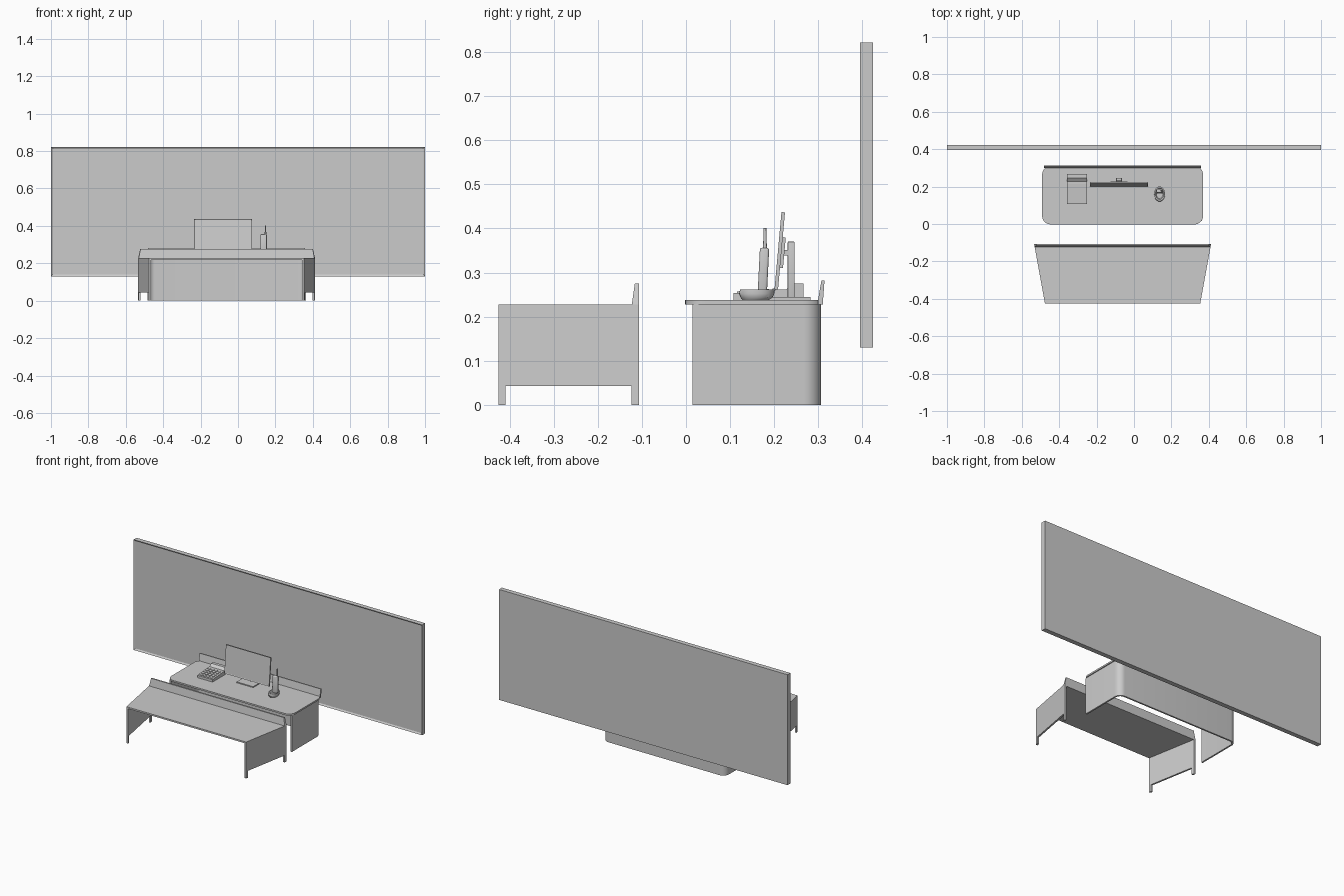
import bpy, bmesh, math
from mathutils import Vector

if "Cube" in bpy.data.objects:
    bpy.data.objects.remove(bpy.data.objects["Cube"])

CX = -0.061  # shared centre line of desk and bench


def finish(name, bm, loc=(0, 0, 0), rot=0.0, smooth=False):
    bmesh.ops.recalc_face_normals(bm, faces=bm.faces)
    me = bpy.data.meshes.new(name)
    bm.to_mesh(me)
    bm.free()
    ob = bpy.data.objects.new(name, me)
    bpy.context.collection.objects.link(ob)
    ob.location = loc
    ob.rotation_euler.x = rot
    if smooth:
        bpy.ops.object.select_all(action='DESELECT')
        ob.select_set(True)
        bpy.context.view_layer.objects.active = ob
        bpy.ops.object.shade_smooth_by_angle(angle=math.radians(35))
    return ob


def loft(name, rings, closed=True, **kw):
    """Join equal-length rings of points, capping the ends."""
    bm = bmesh.new()
    vs = [[bm.verts.new(p) for p in r] for r in rings]
    n = len(vs[0])
    for a, b in zip(vs, vs[1:]):
        for i in range(n):
            j = (i + 1) % n
            bm.faces.new((a[i], a[j], b[j], b[i]))
    bm.faces.new(vs[0])
    bm.faces.new(vs[-1])
    return finish(name, bm, **kw)


def prism_x(name, prof, x0, x1, **kw):
    return loft(name, [[(x, y, z) for y, z in prof] for x in (x0, x1)], **kw)


def prism_z(name, prof, z0, z1, **kw):
    return loft(name, [[(x, y, z) for x, y in prof] for z in (z0, z1)], **kw)


def box(name, c, s, rot=0.0, bevel=0.0, frame=0.0, depth=0.0):
    bm = bmesh.new()
    bmesh.ops.create_cube(bm, size=1)
    bmesh.ops.scale(bm, vec=s, verts=bm.verts)
    if frame:  # recess the front face inside a border
        bm.faces.ensure_lookup_table()
        front = [f for f in bm.faces if f.calc_center_median().y < -s[1] * 0.49]
        bmesh.ops.inset_region(bm, faces=front, thickness=frame)
        bmesh.ops.translate(bm, vec=(0, depth, 0), verts=front[0].verts)
    if bevel:
        bmesh.ops.bevel(bm, geom=bm.edges[:], offset=bevel, segments=3,
                        profile=0.5, affect='EDGES')
    return finish(name, bm, c, rot, smooth=bevel > 0)


def arc(cx, cy, r, a0, a1, n=8):
    return [(cx + r * math.cos(math.radians(a0 + (a1 - a0) * i / n)),
             cy + r * math.sin(math.radians(a0 + (a1 - a0) * i / n))) for i in range(n + 1)]


def mirror_x(ob):
    ob.modifiers.new("mirror", 'MIRROR').use_axis = (True, False, False)


# Wall display board with raised frame
box("wall_board", (0, 0.409, 0.476), (2, 0.029, 0.692), frame=0.014, depth=0.006)

# Desk top with rounded corners
h, r = 0.43, 0.045
top = (arc(h - r, 0.31 - r, r, 0, 90) + arc(r - h, 0.31 - r, r, 90, 180)
       + arc(r - h, r - 0.002, r, 180, 270) + arc(h - r, r - 0.002, r, 270, 360))
prism_z("desk_top", top, 0.228, 0.238, loc=(CX, 0, 0), smooth=True)


# Desk U-shaped surround: sides and back in one bent panel
def u_path(hw, back, rad):
    return [(hw, 0.015)] + arc(hw - rad, back - rad, rad, 0, 90) \
        + arc(rad - hw, back - rad, rad, 90, 180) + [(-hw, 0.015)]


shell = u_path(0.424, 0.306, 0.04) + u_path(0.414, 0.296, 0.03)[::-1]
prism_z("desk_surround", shell, 0, 0.228, loc=(CX, 0, 0), smooth=True)

# Desk rear ledge, leaning back
prism_x("desk_rear_ledge", [(0.299, 0.236), (0.299, 0.228), (0.310, 0.228), (0.314, 0.282), (0.307, 0.282)],
        -0.42, 0.42, loc=(CX, 0, 0))

# Bench: tapered top, side panels with corner legs, rear ledge
YF, YB = -0.425, -0.107


def half(y):
    return 0.415 + 0.058 * (y - YF) / (YB - YF)


prism_z("bench_top", [(-half(YF), YF), (half(YF), YF), (half(YB), YB), (-half(YB), YB)],
        0.218, 0.228, loc=(CX, 0, 0))
side = [(YF, 0), (YF + 0.016, 0), (YF + 0.016, 0.043), (YB - 0.016, 0.043),
        (YB - 0.016, 0), (YB, 0), (YB, 0.22), (YF, 0.22)]
mirror_x(loft("bench_side_panels", [[(half(y) - t, y, z) for y, z in side] for t in (0, 0.011)],
              loc=(CX, 0, 0)))
ledge = [(-0.123, 0.226), (YB, 0.226), (YB, 0.275), (-0.116, 0.275)]
loft("bench_rear_ledge", [[(s * (half(y) - 0.011 * (z > 0.25)), y, z) for y, z in ledge]
                          for s in (-1, 1)], loc=(CX, 0, 0))

# Monitor with stand
box("monitor_screen", (-0.08, 0.2125, 0.349), (0.31, 0.008, 0.176), rot=-0.09, frame=0.006, depth=0.002)
box("monitor_back", (-0.08, 0.219, 0.345), (0.09, 0.008, 0.07), rot=-0.09)
box("monitor_arm", (-0.08, 0.226, 0.345), (0.03, 0.018, 0.012))
box("monitor_post", (-0.08, 0.2385, 0.306), (0.03, 0.016, 0.128), bevel=0.002)
box("monitor_base", (-0.078, 0.231, 0.241), (0.115, 0.103, 0.006))

# Desk telephone: sloped body, raised display, keys
prism_x("telephone_body", [(0.108, 0.238), (0.266, 0.238), (0.266, 0.262), (0.215, 0.262), (0.108, 0.253)],
        -0.358, -0.252)
prism_x("telephone_display", [(0.222, 0.258), (0.266, 0.258), (0.266, 0.275), (0.246, 0.275)],
        -0.358, -0.252)
for row in range(5):
    for col in range(4):
        y = 0.122 + row * 0.02
        box("telephone_key", (-0.340 + col * 0.0235, y, 0.2545 + (y - 0.108) * 0.084),
            (0.015, 0.012, 0.004), rot=0.084)

# Cordless handset in an oval cradle
rings = [(0.238, 0.022, 0.030, 0.158), (0.243, 0.027, 0.036, 0.160), (0.252, 0.029, 0.040, 0.160),
         (0.262, 0.029, 0.039, 0.162), (0.262, 0.023, 0.031, 0.162), (0.254, 0.018, 0.026, 0.162)]
loft("handset_cradle", [[(0.137 + a * math.cos(t), cy + b * math.sin(t), z)
                         for t in [math.tau * i / 24 for i in range(24)]]
                        for z, a, b, cy in rings], smooth=True)
box("handset_body", (0.137, 0.1755, 0.304), (0.034, 0.021, 0.104), rot=-0.05, bevel=0.005)
bm = bmesh.new()
bmesh.ops.create_cone(bm, cap_ends=True, segments=12, radius1=0.0045, radius2=0.003, depth=0.05)
finish("handset_antenna", bm, (0.147, 0.179, 0.376), smooth=True)
